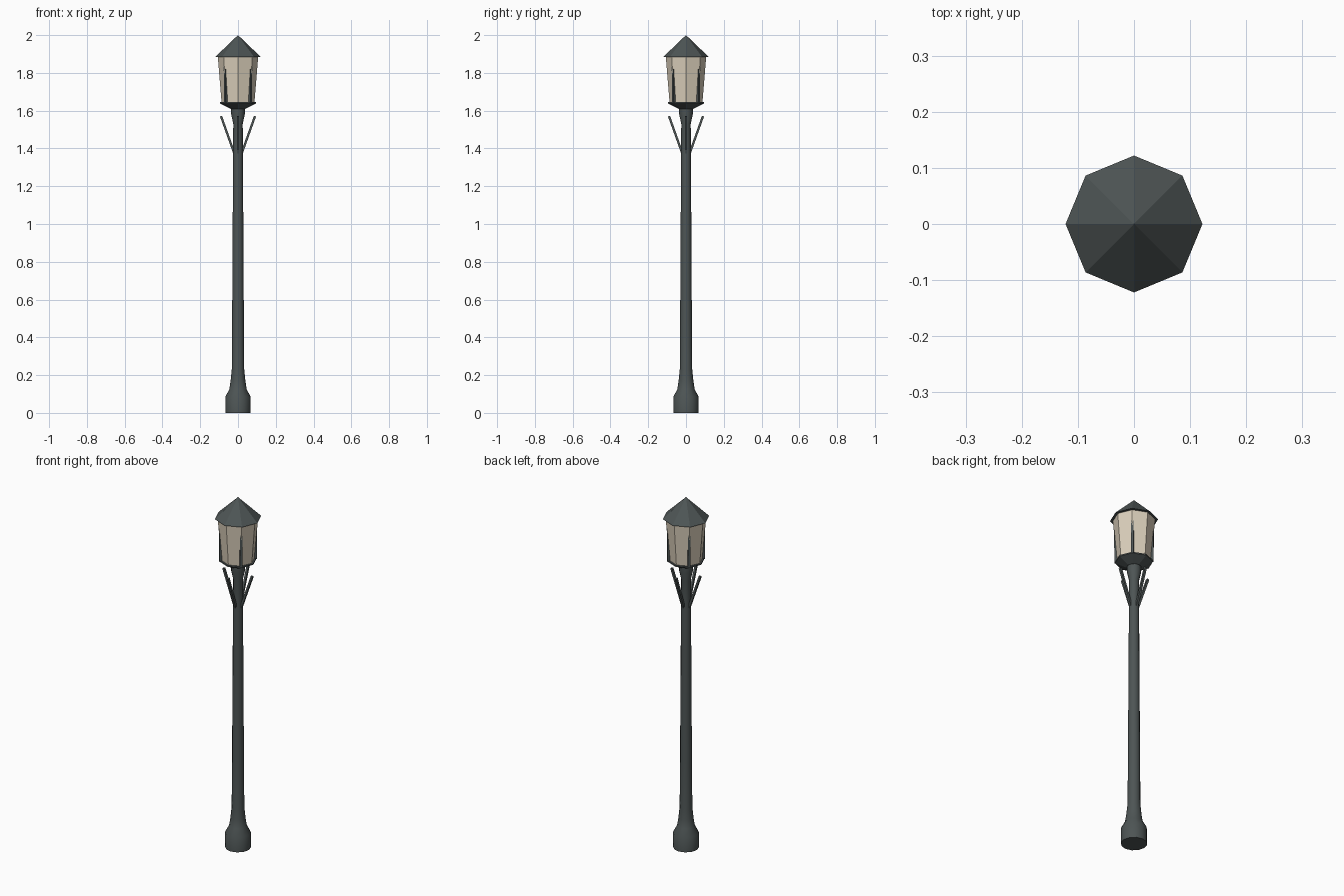
import bpy, bmesh
from math import sin, cos, pi, radians
from mathutils import Vector, Matrix

cube = bpy.data.objects.get("Cube")
if cube:
    bpy.data.objects.remove(cube, do_unlink=True)


def material(name, rgb):
    mat = bpy.data.materials.new(name)
    mat.use_nodes = True
    mat.diffuse_color = (*rgb, 1)
    bsdf = mat.node_tree.nodes["Principled BSDF"]
    bsdf.inputs["Base Color"].default_value = (*rgb, 1)
    bsdf.inputs["Roughness"].default_value = 0.8
    return mat


iron = material("dark iron", (0.075, 0.09, 0.09))
glass = material("warm cream glass", (0.71, 0.63, 0.50))


def finish(name, bm, mat, smooth=False):
    bmesh.ops.recalc_face_normals(bm, faces=bm.faces)
    mesh = bpy.data.meshes.new(name)
    bm.to_mesh(mesh)
    bm.free()
    mesh.materials.append(mat)
    obj = bpy.data.objects.new(name, mesh)
    bpy.context.collection.objects.link(obj)
    if smooth:
        bpy.ops.object.select_all(action='DESELECT')
        obj.select_set(True)
        bpy.context.view_layer.objects.active = obj
        bpy.ops.object.shade_smooth_by_angle(angle=radians(40))
    return obj


def lathe(name, profile, sides, mat, smooth=False):
    """Closed turned solid from (radius, height) points, bottom to top."""
    bm = bmesh.new()
    rings = []
    for r, z in profile:
        rings.append([bm.verts.new((r * cos(2 * pi * i / sides),
                                    r * sin(2 * pi * i / sides), z))
                      for i in range(sides)])
    for low, high in zip(rings, rings[1:]):
        for i in range(sides):
            j = (i + 1) % sides
            bm.faces.new((low[i], low[j], high[j], high[i]))
    bm.faces.new(rings[0])
    bm.faces.new(rings[-1])
    bmesh.ops.remove_doubles(bm, verts=bm.verts, dist=1e-5)
    return finish(name, bm, mat, smooth)


def bar(name, start, end, width, angle, mat):
    """Square bar between two (radius, height) points, turned about z."""
    a = Vector((start[0], 0, start[1]))
    b = Vector((end[0], 0, end[1]))
    along = b - a
    turn = (Matrix.Rotation(angle, 4, 'Z') @ Matrix.Translation((a + b) / 2)
            @ Vector((0, 0, 1)).rotation_difference(along).to_matrix().to_4x4()
            @ Matrix.Diagonal((width, width, along.length, 1)))
    bm = bmesh.new()
    bmesh.ops.create_cube(bm, size=1, matrix=turn)
    return finish(name, bm, mat)


# Post with flared foot and collar
lathe("post", [(0.067, 0), (0.067, 0.085), (0.046, 0.125), (0.039, 0.17),
               (0.033, 0.23), (0.031, 0.5), (0.026, 1.38), (0.025, 1.53),
               (0.036, 1.58), (0.036, 1.62)], 12, iron, True)

# Eight-sided lantern
lathe("lantern_tray", [(0.04, 1.61), (0.096, 1.638), (0.096, 1.645)], 8, iron)
lathe("lantern_glass", [(0.087, 1.645), (0.107, 1.886)], 8, glass)
lathe("lantern_roof", [(0.122, 1.883), (0, 2.0)], 8, iron)

# Corner bars that sink into the flaring glass, and braces on the post
for i, side in enumerate(("left", "back", "right", "front")):
    bar(f"corner_bar_{i + 1}", (0.092, 1.64), (0.093, 1.885), 0.014,
        (i + 0.5) * pi / 2, iron)
    bar(f"{side}_brace", (0.02, 1.375), (0.09, 1.571), 0.012,
        i * pi / 2, iron)
